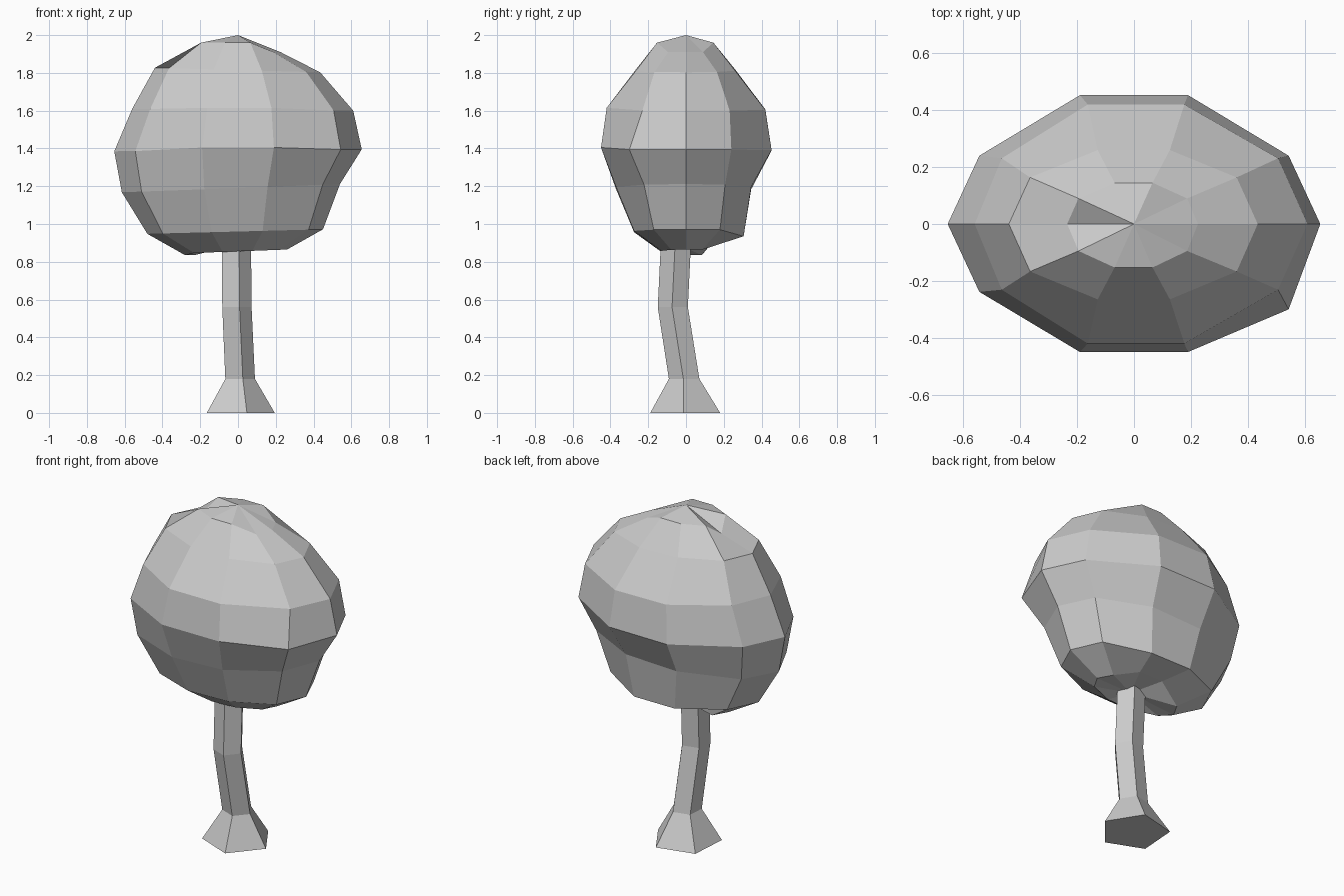
import bpy, bmesh
from math import cos, sin, radians
from mathutils import Vector

if "Cube" in bpy.data.objects:
    bpy.data.objects.remove(bpy.data.objects["Cube"])


def loft(name, rings, bottom=None, top=None):
    """Skin stacked rings (bottom to top); close ends with a point or a flat cap."""
    bm = bmesh.new()
    loops = [[bm.verts.new(p) for p in ring] for ring in rings]
    n = len(loops[0])
    for a, b in zip(loops, loops[1:]):
        for i in range(n):
            j = (i + 1) % n
            bm.faces.new((a[i], a[j], b[j], b[i]))
    for loop, tip in ((loops[0], bottom), (loops[-1], top)):
        if tip is None:
            bm.faces.new(loop)
        else:
            v = bm.verts.new(tip)
            for i in range(n):
                bm.faces.new((loop[i], loop[(i + 1) % n], v))
    bmesh.ops.recalc_face_normals(bm, faces=bm.faces)
    mesh = bpy.data.meshes.new(name)
    bm.to_mesh(mesh)
    bm.free()
    obj = bpy.data.objects.new(name, mesh)
    bpy.context.collection.objects.link(obj)
    return obj


# Trunk: bent five-sided post with a flared foot (x, y, z, radius)
path = [(0.0, 0.0, 0.0, 0.195), (0.005, -0.008, 0.18, 0.085),
        (-0.012, -0.068, 0.56, 0.084), (-0.015, -0.05, 0.93, 0.084)]
trunk_rings = [[Vector((x + r * cos(radians(-76 + 72 * i)),
                        y + r * sin(radians(-76 + 72 * i)), z)) for i in range(5)]
               for x, y, z, r in path]
loft("trunk", trunk_rings)


# Crown: ten-sided oval rings, slightly lopsided
def oval(z, right, left, back, front, shoulder, tilt):
    unit = [(1, 0), (.83, shoulder), (.29, 1), (-.29, 1), (-.83, shoulder),
            (-1, 0), (-.83, -shoulder), (-.29, -1), (.29, -1), (.83, -shoulder)]
    return [Vector((x * (right if x > 0 else left), y * (back if y > 0 else front),
                    z + tilt * x)) for x, y in unit]


profile = [  # z, right, left, back, front, shoulder, tilt
    (0.855, 0.26, 0.28, 0.14, 0.13, 0.6, 0.01),
    (0.960, 0.45, 0.48, 0.29, 0.275, 0.62, 0.012),
    (1.190, 0.54, 0.615, 0.345, 0.37, 0.6, 0.022),
    (1.390, 0.655, 0.655, 0.453, 0.45, 0.53, 0.005),
    (1.605, 0.61, 0.56, 0.42, 0.42, 0.55, -0.005),
    (1.815, 0.435, 0.44, 0.26, 0.265, 0.63, -0.012),
    (1.950, 0.225, 0.235, 0.145, 0.153, 0.62, -0.03)]
crown = [oval(*p) for p in profile]

# Irregular corners of the crown: bottom lumps, back lip, front corner, top dip
for i in (2, 3):
    crown[0][i].z = 0.91
    crown[1][i].y, crown[1][i].z = 0.305, 0.935
for i in (4, 5):
    crown[0][i].z = 0.835
crown[3][9].y = -0.30
for i in (7, 8):
    crown[3][i].z, crown[4][i].z = 1.405, 1.615
for i in (2, 3, 7, 8, 4, 6):
    crown[6][i].z = 1.96
crown[6][5].z = 1.89
for i in (0, 1, 9):
    crown[6][i].z = 1.91
loft("crown", crown, bottom=(-0.01, -0.04, 0.89), top=(0, 0, 2.0))
